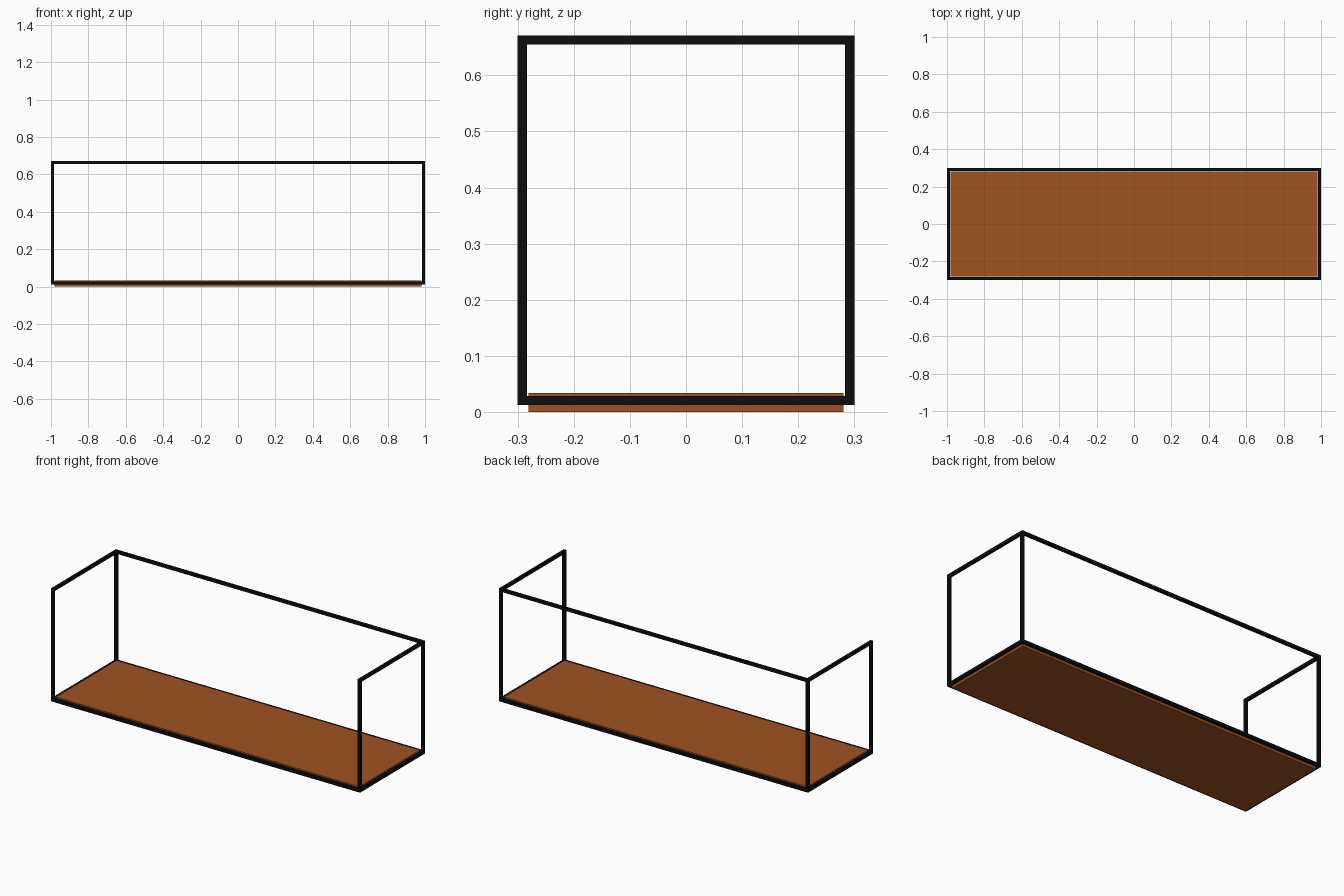
import bpy

if "Cube" in bpy.data.objects:
    bpy.data.objects.remove(bpy.data.objects["Cube"])

T = 0.0165                      # square bar thickness
X, Y = 1.0, 0.3                 # outer half sizes of the frame
Z0, Z1 = 0.012, 0.671           # frame bottom and top


def material(name, rgb):
    m = bpy.data.materials.new(name)
    m.diffuse_color = (*rgb, 1)
    m.use_nodes = True
    m.node_tree.nodes["Principled BSDF"].inputs["Base Color"].default_value = m.diffuse_color
    return m


black = material("black metal", (0.004, 0.004, 0.004))
wood = material("brown wood", (0.35, 0.088, 0.015))


def box(name, lo, hi, mat):
    bpy.ops.mesh.primitive_cube_add(size=1, location=[(a + b) / 2 for a, b in zip(lo, hi)])
    o = bpy.context.object
    o.name = name
    o.scale = [b - a for a, b in zip(lo, hi)]
    bpy.ops.object.transform_apply(location=False, rotation=False, scale=True)
    o.data.materials.append(mat)
    return o


# Shelf board, sitting inside the frame
box("shelf_board", (-0.981, -0.2805, 0), (0.981, 0.2805, 0.034), wood)

# Corner posts
for sx, side in ((-1, "left"), (1, "right")):
    cx = sx * (X - T / 2)
    for sy, end in ((-1, "front"), (1, "back")):
        cy = sy * (Y - T / 2)
        box(f"{end}_{side}_post", (cx - T / 2, cy - T / 2, Z0), (cx + T / 2, cy + T / 2, Z1), black)
    # Side rails, top and bottom
    for z, level in ((Z0, "bottom"), (Z1 - T, "top")):
        box(f"{side}_{level}_rail", (cx - T / 2, -Y + T, z), (cx + T / 2, Y - T, z + T), black)

# Long rails: bottom front, bottom back, top back (top front is open)
for name, y, z in (("front_bottom_rail", -Y, Z0),
                   ("back_bottom_rail", Y - T, Z0),
                   ("back_top_rail", Y - T, Z1 - T)):
    box(name, (-X + T, y, z), (X - T, y + T, z + T), black)
